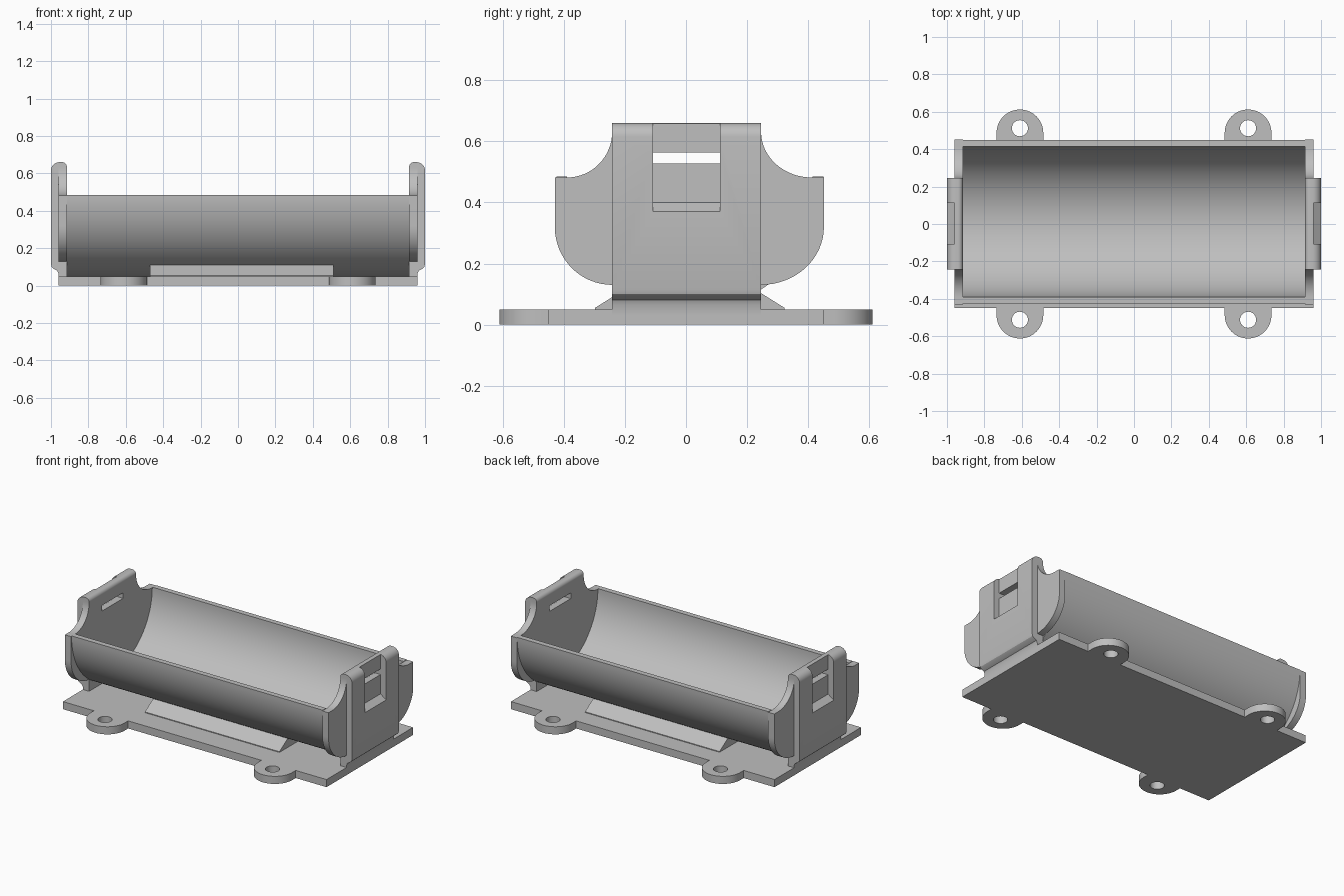
import bpy, bmesh, math
from mathutils import Vector

old = bpy.data.objects.get("Cube")
if old:
    bpy.data.objects.remove(old, do_unlink=True)

grey = bpy.data.materials.new("plain grey plastic")
grey.use_nodes = True
colour = (0.52, 0.52, 0.52, 1)
grey.diffuse_color = colour
grey.node_tree.nodes["Principled BSDF"].inputs["Base Color"].default_value = colour


def prism(name, outline, axis, a, b):
    """Extrude a 2D outline along an axis from a to b."""
    place = {"x": lambda p, t: (t, p[0], p[1]),
             "y": lambda p, t: (p[0], t, p[1]),
             "z": lambda p, t: (p[0], p[1], t)}[axis]
    bm = bmesh.new()
    face = bm.faces.new([bm.verts.new(place(p, a)) for p in outline])
    ext = bmesh.ops.extrude_face_region(bm, geom=[face])
    moved = [v for v in ext["geom"] if isinstance(v, bmesh.types.BMVert)]
    bmesh.ops.translate(bm, verts=moved, vec=Vector(place((0, 0), b - a)))
    bmesh.ops.recalc_face_normals(bm, faces=bm.faces)
    mesh = bpy.data.meshes.new(name)
    bm.to_mesh(mesh)
    bm.free()
    mesh.materials.append(grey)
    obj = bpy.data.objects.new(name, mesh)
    bpy.context.collection.objects.link(obj)
    return obj


def arc(cx, cy, rx, ry, start, end, n=16):
    angles = [math.radians(start + (end - start) * i / n) for i in range(n + 1)]
    return [(cx + rx * math.cos(t), cy + ry * math.sin(t)) for t in angles]


def rect(a, b, c, d):
    return [(a, c), (b, c), (b, d), (a, d)]


def activate(obj):
    bpy.ops.object.select_all(action="DESELECT")
    obj.select_set(True)
    bpy.context.view_layer.objects.active = obj


def combine(obj, other, operation):
    """Apply a boolean and remove the helper."""
    mod = obj.modifiers.new("cut", "BOOLEAN")
    mod.operation = operation
    mod.solver = "EXACT"
    mod.object = other
    activate(obj)
    bpy.ops.object.modifier_apply(modifier=mod.name)
    bpy.data.objects.remove(other, do_unlink=True)


def smooth(obj):
    activate(obj)
    bpy.ops.object.shade_smooth_by_angle(angle=math.radians(30))


PLATE_TOP, RIM = 0.05, 0.485
INNER_X, WALL_X = 0.915, 0.96
MID_Y = 0.0125

# Base plate with four screw tabs
base = prism("base_plate", rect(-WALL_X, WALL_X, -0.45, 0.45), "z", 0, PLATE_TOP)
for sx in (-1, 1):
    for sy in (-1, 1):
        outline = arc(sx * 0.61, sy * 0.487, 0.125, 0.125, 0, sy * 180, 32)
        outline += [(sx * 0.61 - 0.125, sy * 0.42), (sx * 0.61 + 0.125, sy * 0.42)]
        combine(base, prism("tab", outline, "z", 0, PLATE_TOP), "UNION")
        hole = arc(sx * 0.61, sy * 0.512, 0.043, 0.043, 0, 360, 32)[:-1]
        combine(base, prism("hole", hole, "z", -0.1, 0.2), "DIFFERENCE")
smooth(base)

# Half-round trough
shell = arc(MID_Y, RIM, 0.4375, 0.4375, 180, 360, 64)
shell += arc(MID_Y, RIM, 0.4025, 0.4025, 360, 180, 64)
smooth(prism("trough", shell, "x", -INNER_X, INNER_X))

# Sloped supports below the trough
for name, s in (("front_support", -1), ("back_support", 1)):
    wedge = [(MID_Y + s * y, z) for y, z in
             ((0.31, 0.045), (0.31, 0.055), (0.222, 0.11), (0.1, 0.065), (0.1, 0.045))]
    prism(name, wedge, "x", -0.47, 0.51)


def wing(side, post_y, wing_y):
    """One half of the end wall outline, from foot to top."""
    low = arc(post_y, 0.32, wing_y - post_y, 0.19, -90, 0)
    high = arc(wing_y - 0.04, 0.632, wing_y - 0.04 - post_y, 0.15, -90, -180)
    half = [(post_y, 0.03)] + low + [(wing_y, 0.482)] + high
    return [(side * y, z) for y, z in half]


# End walls with raised clip posts
wall_outline = wing(1, 0.246, 0.452) + wing(-1, 0.242, 0.43)[::-1]
post_outline = [(INNER_X, 0.03), (WALL_X, 0.03), (WALL_X, 0.065), (0.967, 0.08),
                (0.985, 0.09), (0.996, 0.1), (1.0, 0.115)]
post_outline += arc(0.955, 0.615, 0.045, 0.045, 0, 90, 8)
post_outline += arc(0.94, 0.635, 0.025, 0.025, 90, 180, 8)
recess = [(WALL_X, 0.4), (1.0, 0.37), (1.1, 0.37), (1.1, 0.8), (WALL_X, 0.8)]

for name, s in (("right_end_wall", -1), ("left_end_wall", 1)):
    wall = prism(name, wall_outline, "x", s * INNER_X, s * WALL_X)
    flip = lambda pts: [(s * x, z) for x, z in pts]
    combine(wall, prism("post", flip(post_outline), "y", -0.242, 0.246), "UNION")
    combine(wall, prism("recess", flip(recess), "y", -0.108, 0.112), "DIFFERENCE")
    slot = flip(rect(0.8, 1.1, 0.527, 0.564))
    combine(wall, prism("slot", slot, "y", -0.108, 0.112), "DIFFERENCE")
    smooth(wall)
